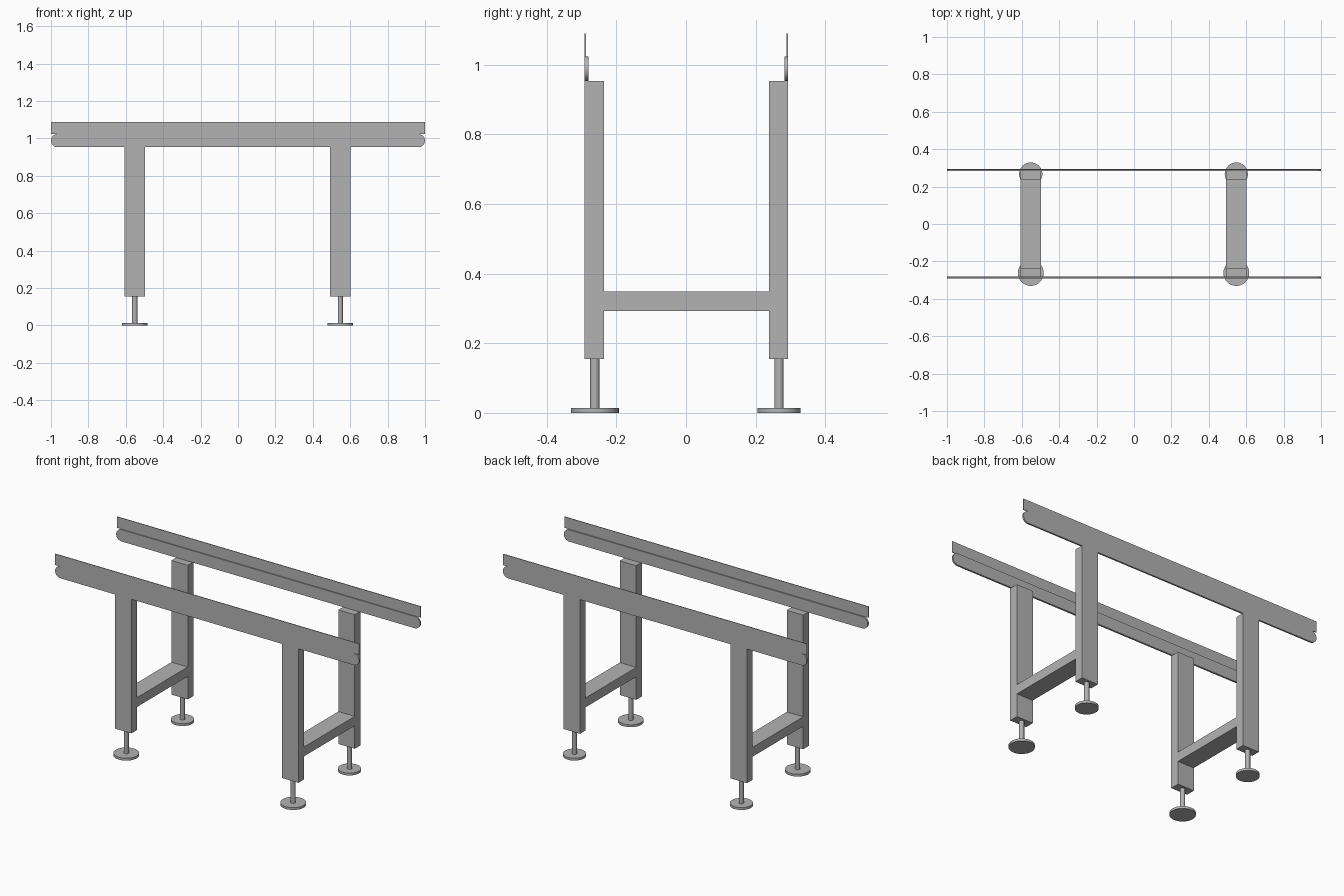
import bpy
import bmesh
import math
from mathutils import Matrix

if "Cube" in bpy.data.objects:
    bpy.data.objects.remove(bpy.data.objects["Cube"], do_unlink=True)

steel = bpy.data.materials.new("grey_steel")
steel.use_nodes = True
GREY = (0.45, 0.45, 0.45, 1)
steel.diffuse_color = GREY
steel.node_tree.nodes["Principled BSDF"].inputs["Base Color"].default_value = GREY


def finish(name, bm, smooth=False):
    bmesh.ops.recalc_face_normals(bm, faces=bm.faces)
    mesh = bpy.data.meshes.new(name)
    bm.to_mesh(mesh)
    bm.free()
    mesh.materials.append(steel)
    obj = bpy.data.objects.new(name, mesh)
    bpy.context.collection.objects.link(obj)
    if smooth:
        bpy.ops.object.select_all(action="DESELECT")
        obj.select_set(True)
        bpy.context.view_layer.objects.active = obj
        bpy.ops.object.shade_smooth_by_angle(angle=math.radians(30))
    return obj


def box(name, x, y, z):
    """Box from (low, high) ranges on each axis."""
    bm = bmesh.new()
    size = [r[1] - r[0] for r in (x, y, z)]
    mid = [(r[0] + r[1]) / 2 for r in (x, y, z)]
    bmesh.ops.create_cube(bm, size=1, matrix=Matrix.Translation(mid) @ Matrix.Diagonal((*size, 1)))
    return finish(name, bm)


def cylinder(name, x, y, z, radius):
    bm = bmesh.new()
    bmesh.ops.create_cone(bm, cap_ends=True, segments=48, radius1=radius, radius2=radius,
                          depth=z[1] - z[0],
                          matrix=Matrix.Translation((x, y, (z[0] + z[1]) / 2)))
    return finish(name, bm, smooth=True)


def rounded_rail(name, y, z, half_length):
    """Flat bar with semicircular ends, extruded through y."""
    bm = bmesh.new()
    r = (z[1] - z[0]) / 2
    steps = 16
    verts = []
    for side in (1, -1):
        for i in range(steps + 1):
            a = math.pi * i / steps - math.pi / 2
            verts.append(bm.verts.new((side * (half_length - r + r * math.cos(a)), y[0],
                                       z[0] + r + side * r * math.sin(a))))
    face = bm.faces.new(verts)
    ext = bmesh.ops.extrude_face_region(bm, geom=[face])
    moved = [v for v in ext["geom"] if isinstance(v, bmesh.types.BMVert)]
    bmesh.ops.translate(bm, verts=moved, vec=(0, y[1] - y[0], 0))
    return finish(name, bm, smooth=True)


LEG_Z = (0.155, 0.953)
RAIL_TOP = 1.023
# Per side: leg depth range, foot centre, foot radius, rail range, guide range
SIDES = {
    "front": ((-0.291, -0.236), -0.262, 0.069, (-0.291, -0.28), (-0.291, -0.287)),
    "back": ((0.239, 0.293), 0.267, 0.062, (0.283, 0.293), (0.289, 0.293)),
}

# Long rails with the thin guide strip above them
for side, (leg_y, foot_y, foot_r, rail_y, guide_y) in SIDES.items():
    rounded_rail(side + "_rail", rail_y, (LEG_Z[1], RAIL_TOP), 1)
    box(side + "_guide_strip", (-1, 1), guide_y, (RAIL_TOP, 1.089))

# Leg frames: uprights, levelling feet and cross bar
for hand, x in (("right", -0.552), ("left", 0.547)):
    leg_x = (x - 0.054, x + 0.054)
    for side, (leg_y, foot_y, foot_r, rail_y, guide_y) in SIDES.items():
        label = side + "_" + hand
        box(label + "_leg", leg_x, leg_y, LEG_Z)
        cylinder(label + "_foot_stem", x, foot_y, (0.014, LEG_Z[0]), 0.0135)
        cylinder(label + "_foot_pad", x, foot_y, (0, 0.014), foot_r)
    box(hand + "_cross_bar", leg_x, (SIDES["front"][0][1], SIDES["back"][0][0]), (0.292, 0.348))
